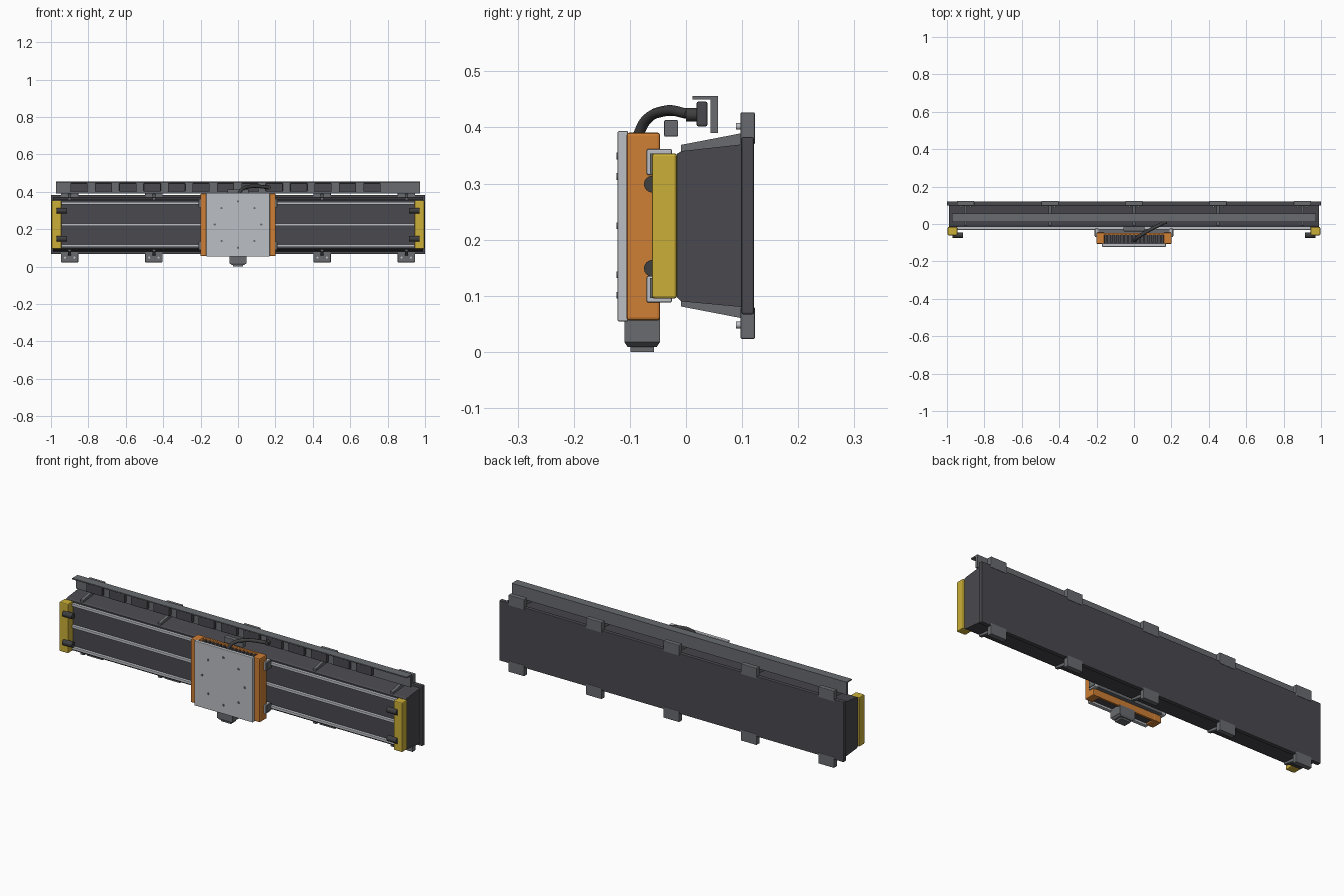
import bpy, bmesh, math
from mathutils import Vector, Matrix

cube = bpy.data.objects.get("Cube")
if cube:
    bpy.data.objects.remove(cube, do_unlink=True)


def material(name, rgb):
    m = bpy.data.materials.new(name)
    m.use_nodes = True
    m.diffuse_color = (*rgb, 1)
    m.node_tree.nodes["Principled BSDF"].inputs["Base Color"].default_value = (*rgb, 1)
    return m


CHARCOAL = material("charcoal", (0.068, 0.066, 0.076))
GREY = material("steel grey", (0.14, 0.148, 0.16))
SILVER = material("silver", (0.50, 0.52, 0.55))
ORANGE = material("orange", (0.62, 0.21, 0.035))
YELLOW = material("yellow", (0.60, 0.43, 0.04))
RUBBER = material("rubber black", (0.05, 0.05, 0.053))


def finish(name, bm, mat, bevel=0):
    bmesh.ops.recalc_face_normals(bm, faces=bm.faces)
    me = bpy.data.meshes.new(name)
    bm.to_mesh(me)
    bm.free()
    me.materials.append(mat)
    ob = bpy.data.objects.new(name, me)
    bpy.context.scene.collection.objects.link(ob)
    if bevel:
        mod = ob.modifiers.new("Bevel", "BEVEL")
        mod.width = bevel
        mod.segments = 2
    return ob


def box(name, x, y, z, mat, bevel=0):
    """Box from (low, high) ranges on each axis."""
    bm = bmesh.new()
    bmesh.ops.create_cube(bm, size=1)
    for v in bm.verts:
        v.co = Vector([r[0] if c < 0 else r[1] for c, r in zip(v.co, (x, y, z))])
    return finish(name, bm, mat, bevel)


def prism(name, profile, x0, x1, mat, bevel=0):
    """Side profile of (y, z) points swept along x."""
    bm = bmesh.new()
    face = bm.faces.new([bm.verts.new((x0, y, z)) for y, z in profile])
    out = bmesh.ops.extrude_face_region(bm, geom=[face])
    bmesh.ops.translate(bm, vec=(x1 - x0, 0, 0),
                        verts=[g for g in out["geom"] if isinstance(g, bmesh.types.BMVert)])
    return finish(name, bm, mat, bevel)


def cylinder(name, centre, radius, length, axis, mat, sides=16):
    turn = Matrix.Rotation(math.pi / 2, 4, "Y" if axis == "X" else "X")
    bm = bmesh.new()
    bmesh.ops.create_cone(bm, cap_ends=True, segments=sides, radius1=radius, radius2=radius,
                          depth=length, matrix=Matrix.Translation(centre) @ turn)
    for f in bm.faces:
        f.smooth = len(f.verts) == 4
    for e in bm.edges:
        e.smooth = all(len(f.verts) == 4 for f in e.link_faces)
    return finish(name, bm, mat)


MID = 0.225  # height of the beam's centre line

# Beam
box("back_plate", (-1, 1), (0.099, 0.121), (0.067, 0.383), CHARCOAL, 0.003)
prism("beam_body", [(-0.016, 0.097), (-0.016, 0.353), (-0.008, 0.358), (0.1, 0.37),
                    (0.1, 0.08), (-0.008, 0.09)], -0.988, 0.988, CHARCOAL)
for i, z in enumerate((0.112, MID, 0.339)):
    box(f"rail_{i}", (-0.945, 0.945), (-0.031, -0.014), (z - 0.007, z + 0.007), SILVER, 0.002)

# Mounting tabs, ribs and bolts
for i, x in enumerate((-0.9, -0.45, 0, 0.45, 0.9)):
    for side, s in (("top", 1), ("bottom", -1)):
        z = lambda d: MID + s * d
        span = lambda a, b: tuple(sorted((z(a), z(b))))
        box(f"tab_{side}_{i}", (x - 0.046, x + 0.046), (0.097, 0.123), span(0.145, 0.202), GREY, 0.003)
        prism(f"rib_{side}_{i}", [(-0.009, z(0.125)), (-0.009, z(0.144)), (0.1, z(0.165)),
                                  (0.1, z(0.125))], x - 0.008, x + 0.008, GREY)
        for dx in (-0.025, 0.025):
            cylinder(f"tab_bolt_{side}_{i}", (x + dx, 0.094, z(0.177)), 0.006, 0.01, "Y", SILVER, 10)

# Cable tray with its row of blocks
box("tray_wall", (-0.972, 0.972), (0.044, 0.057), (0.39, 0.455), GREY)
box("tray_lip", (-0.972, 0.972), (0.012, 0.057), (0.45, 0.456), GREY)
for i in range(13):
    x = -0.85 + i * 0.1305
    box(f"tray_block_{i}", (x - 0.046, x + 0.046), (0.019, 0.038), (0.402, 0.446), CHARCOAL, 0.003)

# End stops and bumpers
for side, s in (("left", 1), ("right", -1)):
    box(f"end_stop_{side}", tuple(sorted((s * 0.945, s * 0.996))), (-0.061, -0.016),
        (0.095, 0.354), YELLOW, 0.005)
    for level, z in (("upper", 0.299), ("lower", 0.149)):
        cylinder(f"bumper_{side}_{level}", (s * 0.942, -0.06, z), 0.015, 0.056, "X", RUBBER)

# Carriage bearing blocks
for level, s in (("upper", 1), ("lower", -1)):
    zs = lambda a, b: tuple(sorted((MID + s * a, MID + s * b)))
    box(f"bearing_{level}", (-0.2, 0.2), (-0.069, -0.027), zs(0.092, 0.134), GREY, 0.003)
    for side, t in (("left", 1), ("right", -1)):
        box(f"bearing_rim_{level}_{side}", tuple(sorted((t * 0.19, t * 0.208))),
            (-0.07, -0.025), zs(0.09, 0.137), SILVER, 0.003)
        box(f"bearing_face_{level}_{side}", tuple(sorted((t * 0.205, t * 0.212))),
            (-0.064, -0.026), zs(0.093, 0.129), GREY)

# Carriage housing, with cooling fins on its top
box("carriage_back", (-0.198, 0.198), (-0.06, -0.047), (0.056, 0.39), ORANGE, 0.003)
box("carriage_core", (-0.17, 0.17), (-0.104, -0.055), (0.064, 0.372), CHARCOAL)
for i in range(14):
    x = -0.143 + i * 0.022
    box(f"fin_{i}", (x - 0.005, x + 0.005), (-0.1, -0.06), (0.37, 0.383), CHARCOAL)
for side, s in (("left", 1), ("right", -1)):
    box(f"carriage_side_{side}", tuple(sorted((s * 0.158, s * 0.201))), (-0.106, -0.046),
        (0.056, 0.391), ORANGE, 0.005)
box("front_plate", (-0.17, 0.17), (-0.122, -0.103), (0.054, 0.394), SILVER, 0.003)
for i in range(8):
    a = i * math.pi / 4
    cylinder(f"plate_bolt_{i}", (0.124 * math.cos(a), -0.122, MID + 0.124 * math.sin(a)),
             0.006, 0.004, "Y", GREY, 10)

# Connector below the carriage
bm = bmesh.new()
rings = []
for hx, hy, z in ((0.045, 0.032, 0.062), (0.045, 0.032, 0.018), (0.034, 0.026, 0.009),
                  (0.028, 0.021, 0.009), (0.028, 0.021, 0.0)):
    rings.append([bm.verts.new((a * hx, -0.078 + b * hy, z))
                  for a, b in ((-1, -1), (1, -1), (1, 1), (-1, 1))])
for low, high in zip(rings, rings[1:]):
    for k in range(4):
        bm.faces.new((low[k], low[(k + 1) % 4], high[(k + 1) % 4], high[k]))
bm.faces.new(rings[0])
bm.faces.new(rings[-1])
finish("lower_connector", bm, GREY)

# Sensor block and flexible cable
box("sensor_block", (-0.056, 0.056), (-0.039, -0.014), (0.384, 0.413), GREY, 0.002)
curve = bpy.data.curves.new("cable", "CURVE")
curve.dimensions = "3D"
curve.bevel_depth = 0.0095
curve.bevel_resolution = 2
curve.use_fill_caps = True
spline = curve.splines.new("BEZIER")
path = [(0, -0.088, 0.38), (0.02, -0.072, 0.412), (0.07, -0.04, 0.429), (0.16, 0.006, 0.424)]
spline.bezier_points.add(len(path) - 1)
for p, co in zip(spline.bezier_points, path):
    p.co = co
    p.handle_left_type = p.handle_right_type = "AUTO"
curve.materials.append(RUBBER)
bpy.context.scene.collection.objects.link(bpy.data.objects.new("cable", curve))
cylinder("cable_plug", (0.165, 0.01, 0.423), 0.012, 0.02, "Y", RUBBER, 8)
